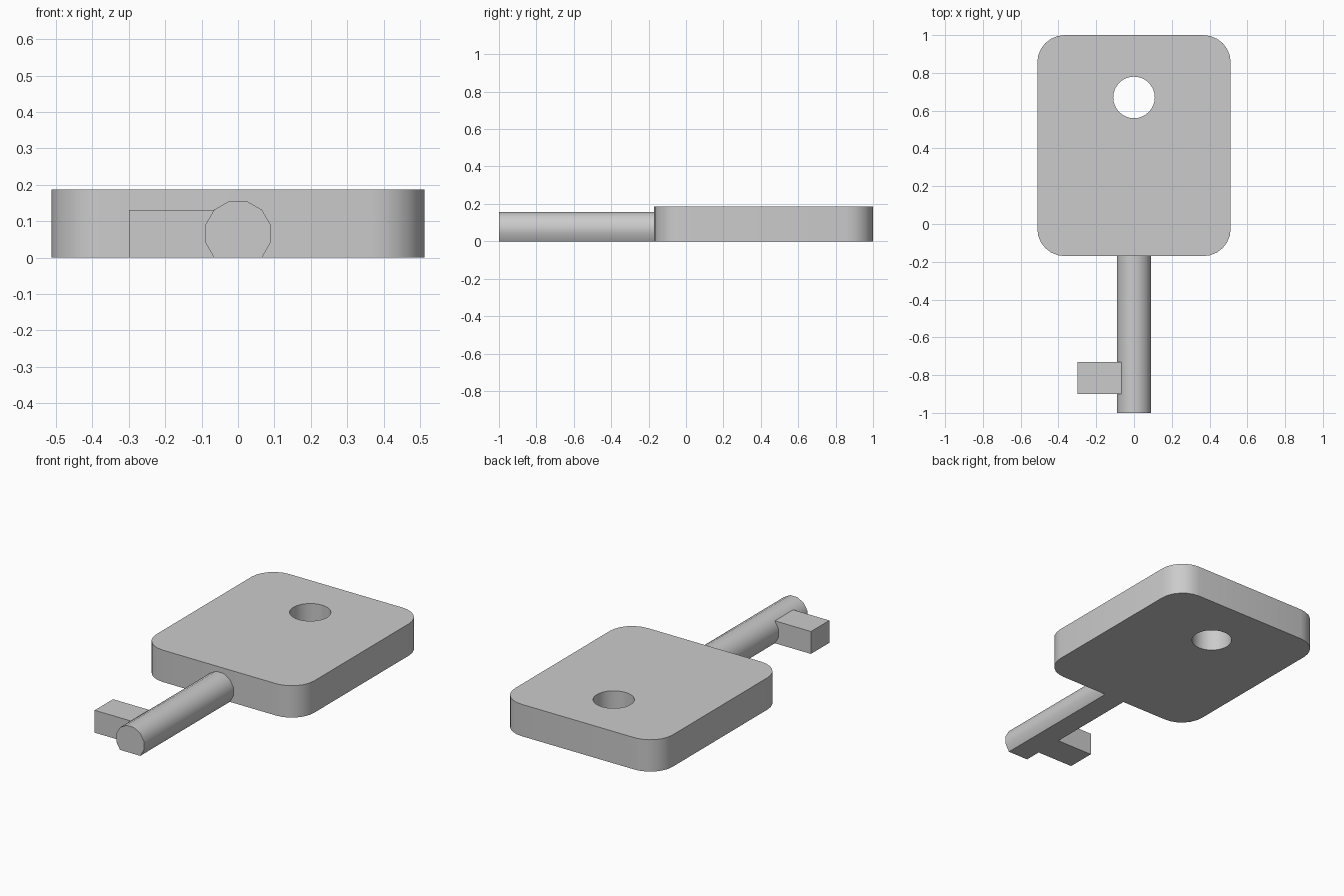
import bpy, bmesh
from math import sin, cos, radians
from mathutils import Matrix, Vector

cube = bpy.data.objects.get("Cube")
if cube:
    bpy.data.objects.remove(cube, do_unlink=True)

grey = bpy.data.materials.new("plain grey")
grey.use_nodes = True
colour = (0.6, 0.6, 0.6, 1)
grey.diffuse_color = colour
grey.node_tree.nodes["Principled BSDF"].inputs["Base Color"].default_value = colour


def arc(cx, cy, r, start, end, steps):
    """Points along an arc, with angles in degrees."""
    angles = [radians(start + (end - start) * i / steps) for i in range(steps + 1)]
    return [(cx + r * cos(a), cy + r * sin(a)) for a in angles]


def prism(name, loops, depth, matrix=Matrix()):
    """Fill an outline (with optional holes) and extrude it along its normal."""
    bm = bmesh.new()
    for loop in loops:
        verts = [bm.verts.new((x, y, 0)) for x, y in loop]
        for i, v in enumerate(verts):
            bm.edges.new((verts[i - 1], v))
    bmesh.ops.triangle_fill(bm, edges=bm.edges[:], use_beauty=True, normal=(0, 0, 1))
    top = bmesh.ops.extrude_face_region(bm, geom=bm.faces[:])["geom"]
    moved = [g for g in top if isinstance(g, bmesh.types.BMVert)]
    bmesh.ops.translate(bm, verts=moved, vec=Vector((0, 0, depth)))
    bmesh.ops.dissolve_limit(bm, angle_limit=0.001, verts=bm.verts[:], edges=bm.edges[:])
    bm.transform(matrix)
    bmesh.ops.recalc_face_normals(bm, faces=bm.faces[:])
    mesh = bpy.data.meshes.new(name)
    bm.to_mesh(mesh)
    bm.free()
    mesh.materials.append(grey)
    obj = bpy.data.objects.new(name, mesh)
    bpy.context.collection.objects.link(obj)
    bpy.ops.object.select_all(action="DESELECT")
    obj.select_set(True)
    bpy.context.view_layer.objects.active = obj
    bpy.ops.object.shade_smooth_by_angle(angle=radians(35))
    return obj


# Handle: rounded plate with a round hole
half, front, back, r = 0.512, -0.17, 1.0, 0.145
outline = []
for cx, cy, start in ((half - r, back - r, 0), (r - half, back - r, 90),
                      (r - half, front + r, 180), (half - r, front + r, 270)):
    outline += arc(cx, cy, r, start, start + 90, 6)
hole = arc(0, 0.67, 0.11, 0, 360, 32)[:-1]
prism("handle", [outline, hole], 0.187)

# Shaft: twelve-sided rod with its underside cut flat, running front to back
rod_radius = 0.093
centre_z = rod_radius * sin(radians(45))
section = arc(0, centre_z, rod_radius, -45, 225, 9)
upright = Matrix.Translation((0, front, 0)) @ Matrix.Rotation(radians(90), 4, "X")
prism("shaft", [section], 1 + front, upright)

# Tooth: square block level with the shaft's upper corner
inner = -centre_z
prism("tooth", [[(-0.3, -0.9), (inner, -0.9), (inner, -0.73), (-0.3, -0.73)]], 2 * centre_z)
